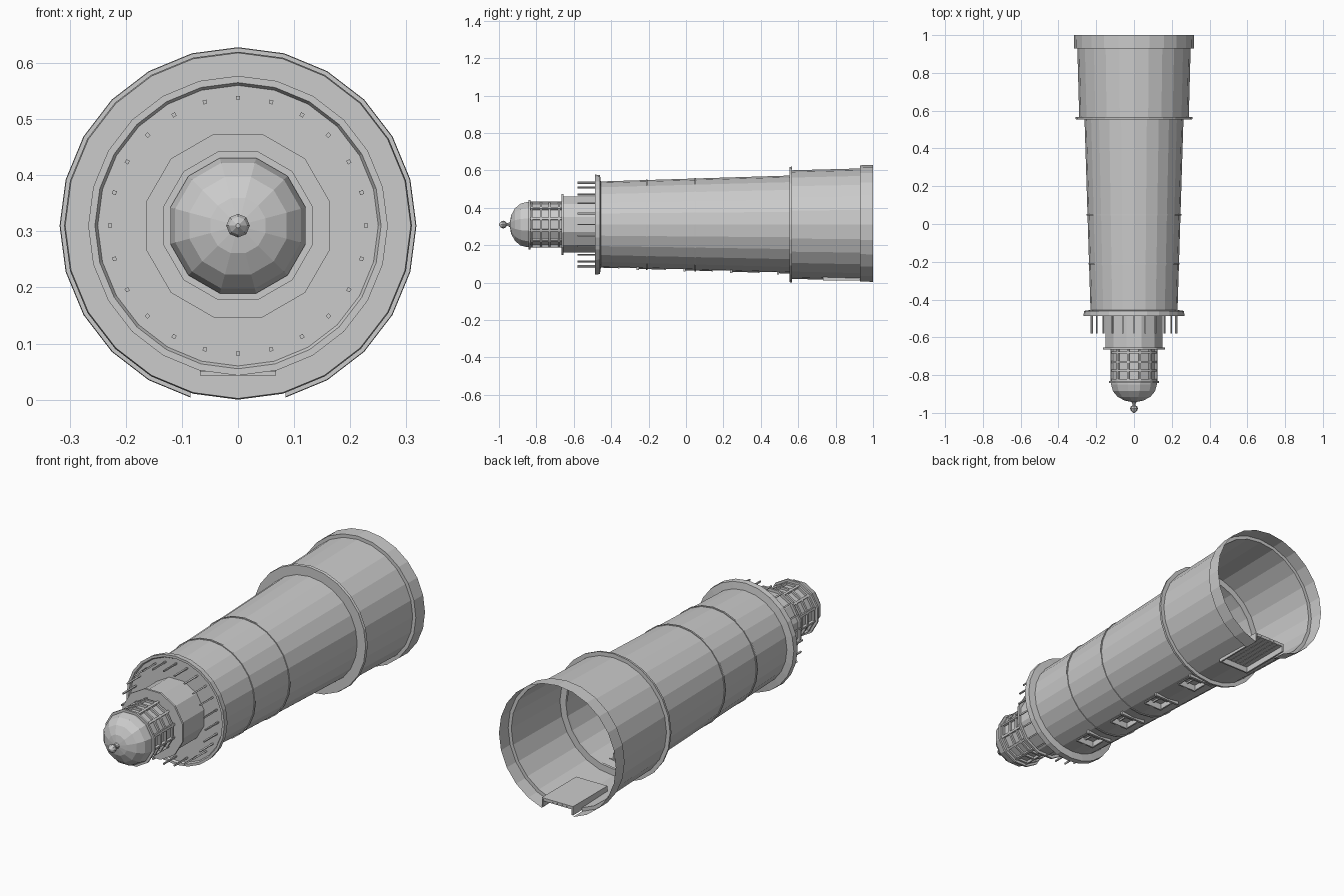
import bpy, bmesh, math
from mathutils import Vector, Matrix

if "Cube" in bpy.data.objects:
    bpy.data.objects.remove(bpy.data.objects["Cube"])

CZ = 0.31  # height of the tower axis, which runs along y (top of tower at -y)


def finish(bm, name):
    bmesh.ops.remove_doubles(bm, verts=bm.verts, dist=1e-5)
    me = bpy.data.meshes.new(name)
    bm.to_mesh(me)
    bm.free()
    ob = bpy.data.objects.new(name, me)
    bpy.context.collection.objects.link(ob)
    return ob


def lathe(profile, sides=24, turn=0.0, closed=False):
    """Spin a (y, radius) profile around the tower axis."""
    bm = bmesh.new()
    rings = []
    for y, r in profile:
        rings.append([bm.verts.new((r * math.sin(a), y, CZ + r * math.cos(a)))
                      for a in (turn + 2 * math.pi * i / sides for i in range(sides))])
    pairs = list(zip(rings, rings[1:]))
    if closed:
        pairs.append((rings[-1], rings[0]))
    for a, b in pairs:
        for i in range(sides):
            j = (i + 1) % sides
            bm.faces.new((a[i], a[j], b[j], b[i]))
    return bm


def opening(bm, w, y0, y1):
    """Cut a rectangular hole in the underside of a shell."""
    planes = (((-w, 0, 0), (1, 0, 0)), ((w, 0, 0), (1, 0, 0)),
              ((0, y0, 0), (0, 1, 0)), ((0, y1, 0), (0, 1, 0)))
    for co, no in planes:
        low = [f for f in bm.faces if f.calc_center_median().z < 0.15]
        geom = low + list({e for f in low for e in f.edges} | {v for f in low for v in f.verts})
        bmesh.ops.bisect_plane(bm, geom=geom, plane_co=co, plane_no=no, dist=1e-5)
    gone = []
    for f in bm.faces:
        c = f.calc_center_median()
        if abs(c.x) < w and y0 < c.y < y1 and c.z < CZ:
            gone.append(f)
    bmesh.ops.delete(bm, geom=gone, context='FACES')


def box(bm, x0, x1, y0, y1, z0, z1):
    m = Matrix.Translation(((x0 + x1) / 2, (y0 + y1) / 2, (z0 + z1) / 2)) @ \
        Matrix.Diagonal((x1 - x0, y1 - y0, z1 - z0, 1))
    bmesh.ops.create_cube(bm, size=1, matrix=m)


def radial_bars(name, count, r, y0, y1, t, turn=0.0):
    """Bars parallel to the axis, set around a circle."""
    bm = bmesh.new()
    for i in range(count):
        a = turn + 2 * math.pi * i / count
        m = Matrix.Translation((0, 0, CZ)) @ Matrix.Rotation(a, 4, 'Y') @ \
            Matrix.Translation((0, (y0 + y1) / 2, r)) @ Matrix.Diagonal((t, y1 - y0, t, 1))
        bmesh.ops.create_cube(bm, size=1, matrix=m)
    return finish(bm, name)


def body_r(y):
    return 0.23 + (y + 0.47) * 0.032 / 1.025


# Hollow base wall and foot ring with the doorway cut out
DW, DY = 0.085, 0.74
bm = lathe([(0.56, 0.29), (0.93, 0.3), (0.93, 0.317), (1.0, 0.318)])
opening(bm, DW, DY, 1.01)
finish(bm, "base_wall")
finish(lathe([(0.553, 0.258), (0.553, 0.308), (0.566, 0.31), (0.566, 0.258)], closed=True), "base_flange")

# Recessed door: reveal, planks
bm = bmesh.new()
for s in (-1, 1):
    box(bm, min(s * DW, s * (DW - 0.008)), max(s * DW, s * (DW - 0.008)), DY, 1.0, 0.012, 0.055)
box(bm, -DW, DW, DY - 0.008, DY, 0.012, 0.055)
finish(bm, "door_frame")
bm = bmesh.new()
n = 6
step = 2 * (DW - 0.008) / n
for i in range(n):
    x = -DW + 0.008 + i * step
    box(bm, x + 0.001, x + step - 0.001, DY, 1.0, 0.04, 0.05)
box(bm, -DW + 0.008, DW - 0.008, DY, 1.0, 0.049, 0.055)
finish(bm, "door_planks")

# Tapered main tower with four window openings
WW, WH = 0.05, 0.1
sills = [-0.26 + 0.25 * i for i in range(4)]
bm = lathe([(-0.47, 0.23), (0.555, body_r(0.555))])
for y in sills:
    opening(bm, WW, y - WH, y)
finish(bm, "tower_body")

# Thin bands round the tower
for i, y in enumerate((-0.21, 0.05)):
    r = body_r(y)
    finish(lathe([(y - 0.004, r - 0.002), (y - 0.004, r + 0.004),
                  (y + 0.004, r + 0.004), (y + 0.004, r - 0.002)], closed=True), f"tower_band_{i + 1}")

# Windows: reveal, pane, glazing bars and sill
for i, y in enumerate(sills):
    z = CZ - body_r(y - WH / 2)
    bm = bmesh.new()
    top, deep = z + 0.004, z + 0.035
    for s in (-1, 1):
        box(bm, s * WW - 0.004, s * WW + 0.004, y - WH, y, top, deep)
    for yy in (y - WH, y):
        box(bm, -WW, WW, yy - 0.004, yy + 0.004, z, deep)
    box(bm, -WW, WW, y - WH, y, deep - 0.004, deep)
    box(bm, -0.003, 0.003, y - WH, y, deep - 0.012, deep)
    box(bm, -WW, WW, y - WH / 2 - 0.003, y - WH / 2 + 0.003, deep - 0.012, deep)
    box(bm, -0.068, 0.068, y - 0.004, y + 0.008, z - 0.009, z + 0.01)
    finish(bm, f"window_{i + 1}")

# Gallery deck and railing posts
finish(lathe([(-0.455, 0.228), (-0.46, 0.265), (-0.487, 0.267), (-0.487, 0.255),
              (-0.478, 0.25), (-0.478, 0.14)]), "gallery_deck")
radial_bars("railing_posts", 24, 0.228, -0.58, -0.475, 0.007)

# Watch room and its cornice, twelve-sided
T = math.radians(15)
finish(lathe([(-0.478, 0.155), (-0.655, 0.155), (-0.655, 0.169), (-0.665, 0.169),
              (-0.665, 0.1)], 12, T), "watch_room")

# Lantern: glass, uprights and hoops
finish(lathe([(-0.66, 0.115), (-0.84, 0.115)], 12, T), "lantern_glass")
radial_bars("lantern_uprights", 12, 0.121, -0.84, -0.665, 0.011, T)
for i, y in enumerate((-0.68, -0.73, -0.775, -0.825)):
    finish(lathe([(y - 0.005, 0.114), (y - 0.005, 0.126), (y + 0.005, 0.126), (y + 0.005, 0.114)],
                 12, T, True), f"lantern_hoop_{i + 1}")

# Dome roof and finial
dome = [(-0.832, 0.1), (-0.832, 0.137), (-0.842, 0.137), (-0.842, 0.125)]
dome += [(-0.85 - 0.093 * math.sin(a), 0.125 * math.cos(a))
         for a in (math.radians(d) for d in (0, 22, 44, 66, 86))]
finish(lathe(dome, 12, T), "dome_roof")
finish(lathe([(-0.935, 0.018), (-0.95, 0.009), (-0.96, 0.009), (-0.967, 0.018), (-0.978, 0.021),
              (-0.989, 0.016), (-1.0, 0.004), (-1.0, 0.0)], 8), "finial")

# Consistent outward normals, flat faces
for ob in bpy.data.objects:
    b = bmesh.new()
    b.from_mesh(ob.data)
    bmesh.ops.recalc_face_normals(b, faces=b.faces)
    b.to_mesh(ob.data)
    b.free()
